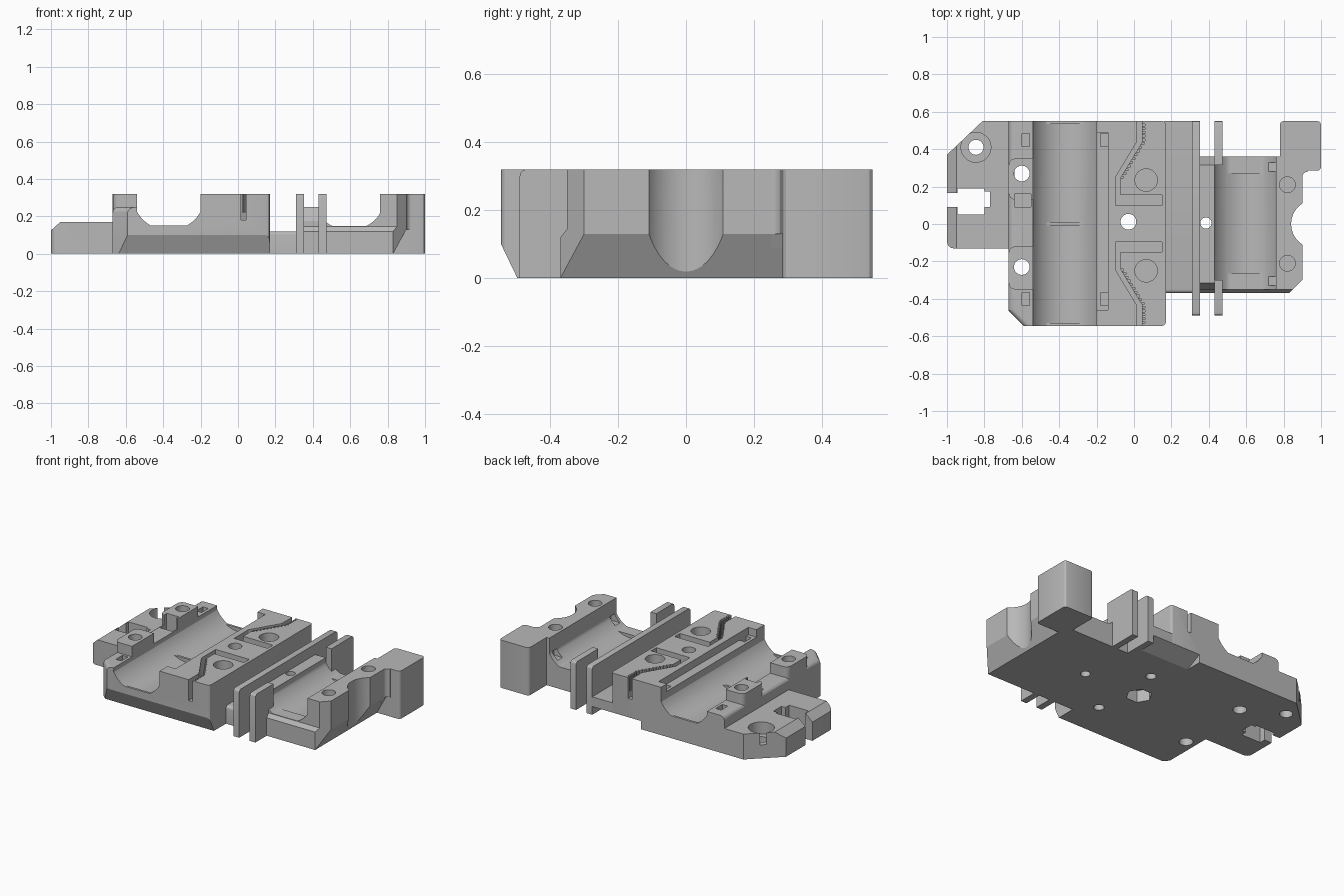
import bpy, bmesh, math
from mathutils import Vector

cube = bpy.data.objects.get("Cube")
if cube:
    bpy.data.objects.remove(cube)

grey = bpy.data.materials.new("mid grey plastic")
grey.use_nodes = True
grey.diffuse_color = (0.48, 0.48, 0.48, 1)
grey.node_tree.nodes["Principled BSDF"].inputs["Base Color"].default_value = grey.diffuse_color


def prism(name, pts, axis, a, b):
    """Extrude an outline along an axis; outlines are xy, xz (axis y) or yz (axis x)."""
    place = {"z": lambda p, t: (p[0], p[1], t),
             "y": lambda p, t: (p[0], t, p[1]),
             "x": lambda p, t: (t, p[0], p[1])}[axis]
    bm = bmesh.new()
    low = bm.faces.new([bm.verts.new(place(p, a)) for p in pts])
    new = bmesh.ops.extrude_face_region(bm, geom=[low])["geom"]
    shift = Vector(place((0, 0), b - a))
    bmesh.ops.translate(bm, vec=shift, verts=[v for v in new if isinstance(v, bmesh.types.BMVert)])
    bmesh.ops.recalc_face_normals(bm, faces=bm.faces)
    mesh = bpy.data.meshes.new(name)
    bm.to_mesh(mesh)
    bm.free()
    mesh.materials.append(grey)
    ob = bpy.data.objects.new(name, mesh)
    bpy.context.collection.objects.link(ob)
    return ob


def box(name, x0, x1, y0, y1, z0, z1):
    return prism(name, [(x0, y0), (x1, y0), (x1, y1), (x0, y1)], "z", z0, z1)


def cyl(name, u, v, r, axis, a, b, n=32):
    pts = [(u + r * math.cos(math.tau * i / n), v + r * math.sin(math.tau * i / n)) for i in range(n)]
    return prism(name, pts, axis, a, b)


def cradle(x, half, floor, y0, y1, r=0.195, n=48):
    """Round trough cutter with upright upper walls and a flat floor limit."""
    pts = [(x + half, 0.5), (x - half, 0.5)]
    for i in range(n + 1):
        a = math.pi * (1 + i / n)
        pts.append((x + max(-half, min(half, r * math.cos(a))), max(floor, 0.32 + r * math.sin(a))))
    return prism("trough", pts, "y", y0, y1)


def cut(ob, *cutters, op="DIFFERENCE"):
    for c in cutters:
        mod = ob.modifiers.new("cut", "BOOLEAN")
        mod.operation, mod.solver, mod.object = op, "EXACT", c
        with bpy.context.temp_override(object=ob, active_object=ob):
            bpy.ops.object.modifier_apply(modifier=mod.name)
        bpy.data.objects.remove(c)


def soften(ob, width, test, segments=4):
    """Round the edges whose midpoint and direction pass the test."""
    bm = bmesh.new()
    bm.from_mesh(ob.data)
    edges = [e for e in bm.edges
             if test((e.verts[0].co + e.verts[1].co) / 2, (e.verts[1].co - e.verts[0].co).normalized())]
    bmesh.ops.bevel(bm, geom=edges, offset=width, segments=segments, profile=0.5, affect="EDGES")
    bm.to_mesh(ob.data)
    bm.free()


# Side plate with a clipped corner, screw hole and connector cutout
plate = prism("side_plate", [(-1, -0.13), (-0.64, -0.13), (-0.64, 0.55), (-0.81, 0.55), (-1, 0.37)], "z", 0, 0.17)
soften(plate, 0.035, lambda m, d: m.x < -0.95 and abs(d.z) > 0.9 and m.y < 0)
cut(plate,
    prism("edge_slope", [(-1.05, 0.08), (-1, 0.125), (-0.95, 0.17), (-0.95, 0.3), (-1.05, 0.3)], "y", -1, 1),
    cyl("bore", -0.845, 0.41, 0.08, "z", 0.09, 0.3),
    cyl("hole", -0.845, 0.41, 0.04, "z", -0.1, 0.3),
    box("opening", -0.945, -0.8, 0.05, 0.19, -0.1, 0.3),
    box("mouth", -1.1, -0.9, 0.09, 0.165, -0.1, 0.3),
    box("opening_end", -0.85, -0.77, 0.09, 0.175, -0.1, 0.3))

# Main bearing block
main = prism("bearing_block", [(-0.59, -0.545), (0.17, -0.545), (0.17, 0.55), (-0.67, 0.55), (-0.67, -0.465)],
             "z", 0, 0.32)
soften(main, 0.02, lambda m, d: abs(d.z) > 0.9 and m.x > 0.1, 3)
cut(main, box("lip_level", -0.8, -0.4, -0.7, 0.7, 0.25, 0.5))
soften(main, 0.03, lambda m, d: m.z > 0.24 and m.x < -0.62 and abs(d.y) > 0.5)
cut(main, prism("front_slope", [(-0.6, 0.1), (-0.545, 0.1), (-0.497, 0), (-0.497, -0.1), (-0.6, -0.1)], "x", -1, 1))

# Raised screw bosses on the lip
for y0, y1 in ((0.13, 0.35), (-0.35, -0.12)):
    boss = box("boss", -0.67, -0.54, y0, y1, 0.1, 0.32)
    soften(boss, 0.035, lambda m, d: abs(d.z) > 0.9 and m.x < -0.6)
    cut(main, boss, op="UNION")

# Bearing trough with low ribs at the ends and middle
cut(main, cradle(-0.37, 0.17, 0.15, -0.7, 0.7),
    cradle(-0.37, 0.17, 0, -0.53, -0.008), cradle(-0.37, 0.17, 0, 0.008, 0.535),
    box("ledge", -0.25, -0.14, -0.46, 0.49, 0.27, 0.5),
    box("wire_notch", -0.64, -0.55, 0.09, 0.16, 0.17, 0.5))

# Cable tie slots and screw holes
for x in (-0.16, -0.58):
    for y in (0.45, -0.4):
        cut(main, box("tie_slot", x - 0.02, x + 0.02, y - 0.035, y + 0.035, 0.1, 0.5))
for y in (0.27, -0.23):
    cut(main, cyl("hole", -0.6, y, 0.042, "z", -0.1, 0.5))
for y in (0.235, -0.25):
    cut(main, cyl("bore", 0.065, y, 0.06, "z", 0.19, 0.5), cyl("hole", 0.065, y, 0.032, "z", -0.1, 0.18))
cut(main, cyl("hole", -0.03, 0.012, 0.042, "z", -0.1, 0.5), cyl("nut", -0.03, 0.012, 0.08, "z", -0.1, 0.08, 6))


# Belt channels: a bent slot with teeth along its outer wall
def channel(side, shift):
    path = [(0.03, 0.6), (0.03, 0.44), (-0.085, 0.25), (-0.085, 0.14)]
    half = 0.014
    left = [(x - half, y) for x, y in path]
    right = [(x + half, y) for x, y in reversed(path)]
    cut(main, prism("belt_slot", [(x, side * y + shift) for x, y in left + right], "z", 0.18, 0.5))
    cut(main, box("belt_pocket", -0.099, 0.15, *sorted((side * 0.1 + shift, side * 0.155 + shift)), 0.18, 0.5))
    for i in range(15):
        y = 0.25 + 0.02 * i
        x = 0.03 + half if y > 0.44 else -0.085 + half + (y - 0.25) * 0.115 / 0.19
        cy = side * y + shift
        cut(main, box("tooth", x - 0.01, x + 0.015, cy - 0.005, cy + 0.005, 0.22, 0.5))


channel(1, 0)
channel(-1, 0.005)

# Low bridge between the two halves
bridge = box("bridge", 0.16, 0.32, -0.37, 0.55, 0, 0.12)
soften(bridge, 0.02, lambda m, d: m.y < -0.3 and m.z > 0.1 and abs(d.x) > 0.9)

# Sloped relief under the rear edge of the block and bridge
for ob in (main, bridge):
    cut(ob, prism("rear_relief", [(0.43, -0.02), (0.44, 0), (0.56, 0.06), (0.6, -0.02)], "x", -0.05, 0.315))

# Second bearing holder with an undercut outer face
holder = prism("bearing_holder", [(0.32, 0), (0.83, 0), (0.9, 0.13), (0.9, 0.32), (0.32, 0.32)], "y", -0.37, 0.36)
cut(holder,
    prism("corner", [(0.83, -0.4), (1, -0.4), (1, -0.27), (0.9, -0.3), (0.83, -0.37)], "z", -0.1, 0.5),
    prism("front_step", [(-0.4, 0.12), (-0.37, 0.12), (-0.35, 0.145), (-0.35, 0.5), (-0.4, 0.5)], "x", 0.3, 1),
    box("rib_level", 0.3, 0.5, -0.5, 0.5, 0.25, 0.5),
    cradle(0.595, 0.165, 0.148, -0.5, 0.5),
    cradle(0.595, 0.165, 0, -0.265, 0.27))
for s in (-1, 1):
    cut(holder,
        prism("rib_slope", [(s * 0.31, 0.26), (s * 0.375, 0.12), (s * 0.5, 0.12), (s * 0.5, 0.26)], "x", 0.3, 0.44),
        box("tie_window", 0.7, 0.785, *sorted((s * 0.28, s * 0.33)), 0.17, 0.22),
        cyl("screw_hole", 0.82, s * 0.21, 0.042, "z", 0.1, 0.5))
cut(holder, cyl("scoop", 0.97, 0, 0.13, "z", -0.1, 0.5, 48), cyl("hole", 0.385, 0.005, 0.03, "z", -0.1, 0.5))

# End block with a rounded inner corner
end = box("end_block", 0.78, 1, 0.285, 0.55, 0, 0.32)
soften(end, 0.02, lambda m, d: abs(d.z) > 0.9 and (m.x > 0.9 or m.y > 0.5), 3)
fillet = box("end_block_fillet", 0.88, 0.93, 0.25, 0.29, 0, 0.32)
cut(fillet, cyl("round", 0.93, 0.25, 0.03, "z", -0.1, 0.5),
    prism("slope", [(0.83, -0.01), (0.9, 0.13), (1, 0.13), (1, -0.01)], "y", 0, 0.6))

# Upright guide fins
fins = []
for x, y0, y1 in ((0.31, -0.49, 0.55), (0.43, -0.49, -0.3), (0.43, 0.315, 0.55)):
    fin = box("guide_fin", x, x + 0.042, y0, y1, 0, 0.32)
    soften(fin, 0.02, lambda m, d: abs(d.x) > 0.9 and m.z > 0.3 and abs(m.y) > 0.4, 3)
    fins.append(fin)
cut(fins[0], cyl("hole", 0.385, 0.005, 0.034, "z", -0.1, 0.5))

# Smooth curved surfaces, keep edges crisp
bpy.ops.object.select_all(action="DESELECT")
for ob in [plate, main, bridge, holder, end, fillet] + fins:
    ob.select_set(True)
bpy.context.view_layer.objects.active = main
bpy.ops.object.shade_smooth_by_angle(angle=math.radians(23))
